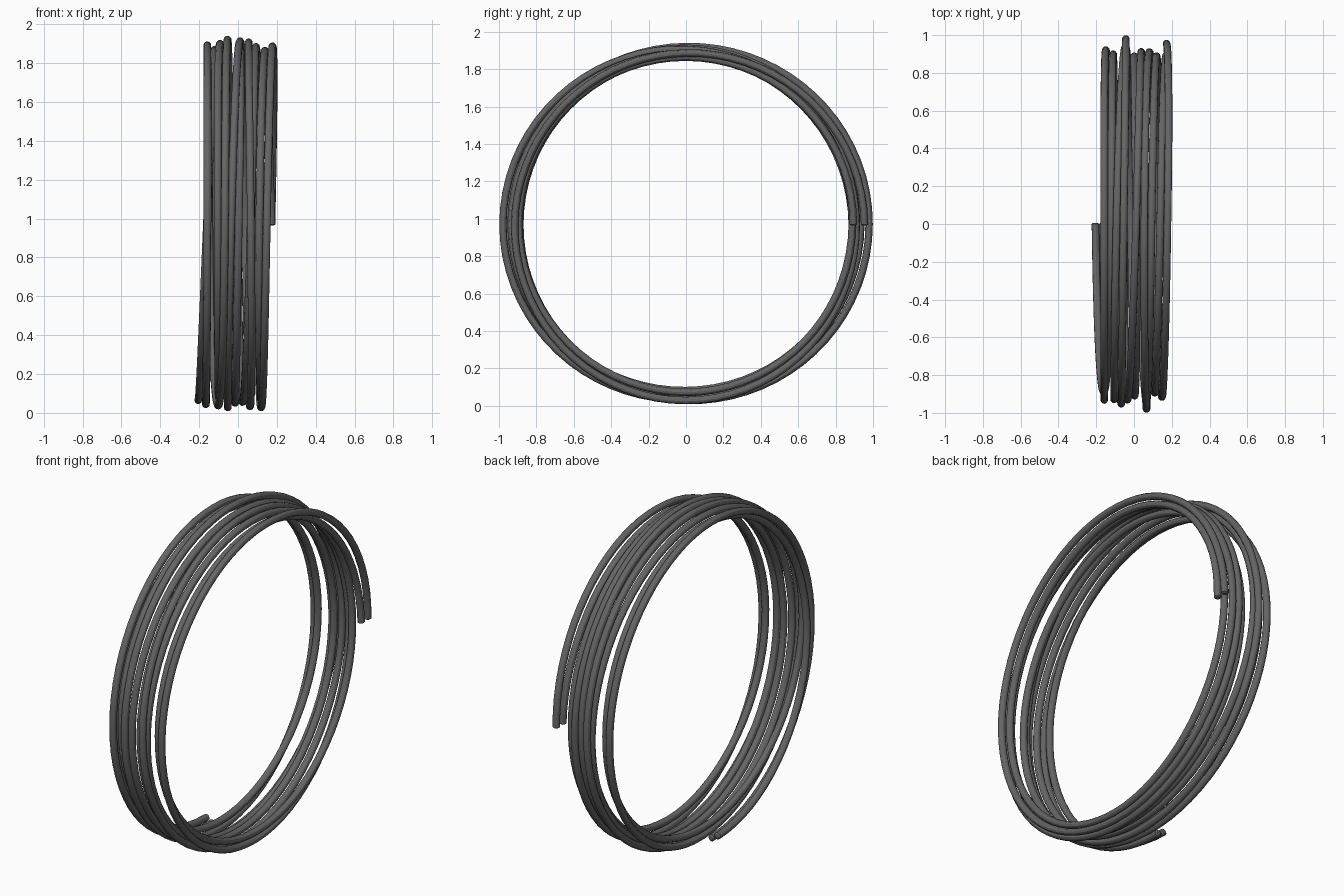
import bpy
from math import sin, cos, pi

cube = bpy.data.objects.get("Cube")
if cube:
    bpy.data.objects.remove(cube)

mat = bpy.data.materials.new("dark_grey_wire")
mat.use_nodes = True
grey = (0.13, 0.13, 0.13, 1)
mat.diffuse_color = grey
mat.node_tree.nodes["Principled BSDF"].inputs["Base Color"].default_value = grey

# Coil radius at every quarter turn: back, top, front, bottom
RADII = [0.925, 0.905, 0.905, 0.92,
         0.90, 0.925, 0.957, 0.925,
         0.90, 0.92, 0.92, 0.93,
         0.957, 0.94, 0.94, 0.91,
         0.91, 0.91, 0.91, 0.915]
TURNS = (len(RADII) - 1) / 4
STEPS = 72
WIRE = 0.02
CENTRE_Z = 0.97


def radius_at(t):
    """Smooth interpolation through the quarter-turn radii."""
    u = min(t * 4, len(RADII) - 1.0001)
    i = int(u)
    f = u - i
    a, b, c, d = (RADII[max(0, min(len(RADII) - 1, i + k))] for k in (-1, 0, 1, 2))
    return b + 0.5 * f * (c - a + f * (2*a - 5*b + 4*c - d + f * (3*(b - c) + d - a)))


def strand_point(t, side):
    """Point on one of two strands that lean around each other as they wind."""
    lean = 1.2 * sin(4.2 * t)
    gap = side * (0.022 + 0.008 * max(0, 1 - 4 * t))
    x = 0.172 - 0.074 * t + 0.006 * sin(9 * t) + gap * sin(lean)
    r = radius_at(t) + gap * cos(lean)
    angle = 2 * pi * t
    return (x, r * cos(angle), CENTRE_Z + r * sin(angle))


def make_strand(name, side):
    curve = bpy.data.curves.new(name, "CURVE")
    curve.dimensions = "3D"
    curve.bevel_depth = WIRE
    curve.bevel_resolution = 4
    curve.use_fill_caps = True
    count = int(TURNS * STEPS) + 1
    spline = curve.splines.new("POLY")
    spline.points.add(count + 1)
    path = [strand_point(i / STEPS, side) for i in range(count)]
    # Short tapered tips round off both cut ends
    tips = [strand_point(-0.001, side), strand_point(TURNS + 0.001, side)]
    path = [tips[0]] + path + [tips[1]]
    for i, (point, co) in enumerate(zip(spline.points, path)):
        point.co = (*co, 1)
        point.radius = 0.6 if i in (0, len(path) - 1) else 1
    curve.materials.append(mat)
    obj = bpy.data.objects.new(name, curve)
    bpy.context.collection.objects.link(obj)
    bpy.ops.object.select_all(action="DESELECT")
    obj.select_set(True)
    bpy.context.view_layer.objects.active = obj
    bpy.ops.object.convert(target="MESH")
    bpy.ops.object.shade_smooth_by_angle()
    return obj


# The coil is one pair of wires wound together
make_strand("outer_wire", 1)
make_strand("inner_wire", -1)
